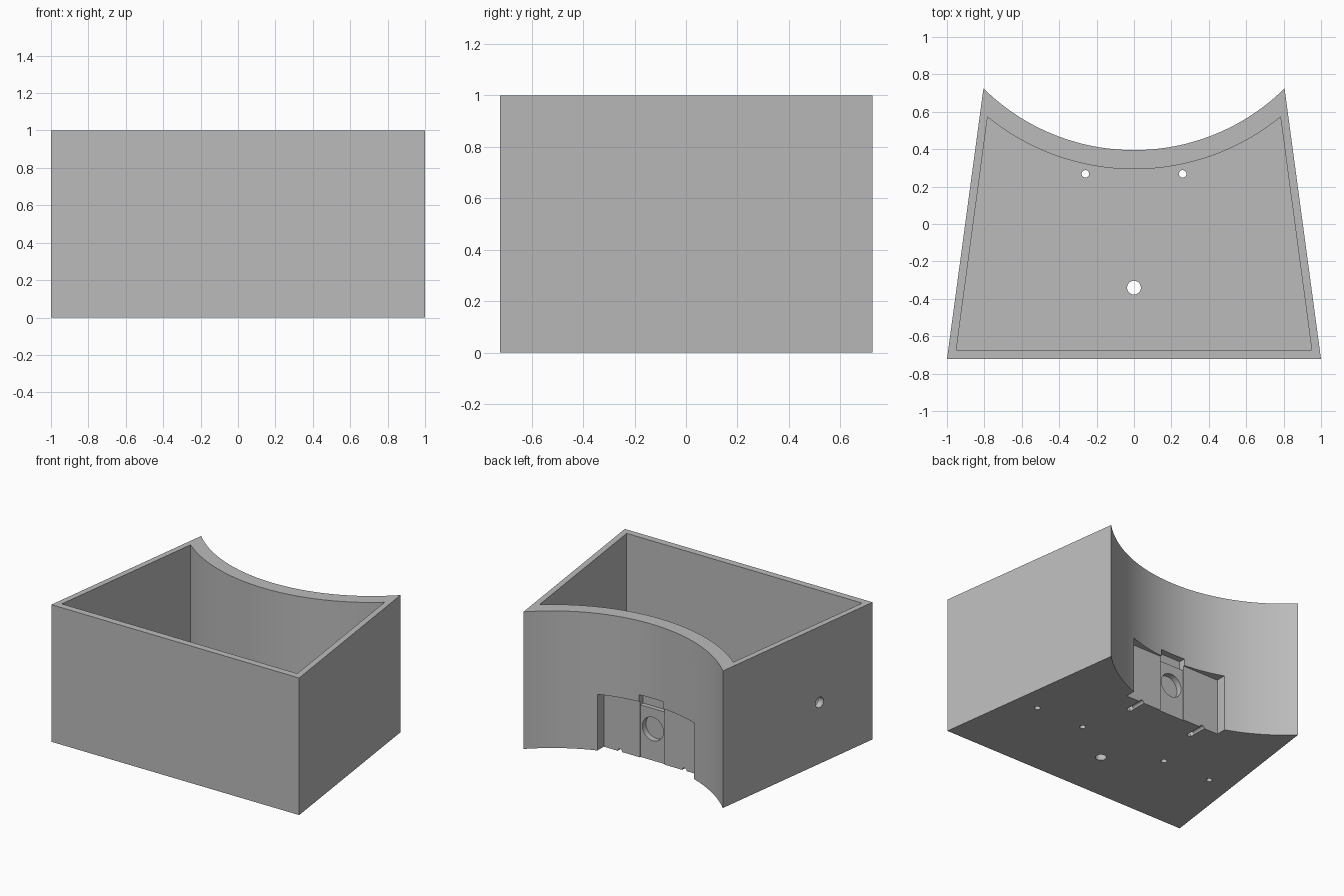
import bpy
import bmesh
import math
from mathutils import Matrix, Vector

old = bpy.data.objects.get("Cube")
if old:
    bpy.data.objects.remove(old, do_unlink=True)

grey = bpy.data.materials.new("plain grey")
grey.use_nodes = True
colour = (0.5, 0.5, 0.5, 1)
grey.diffuse_color = colour
grey.node_tree.nodes["Principled BSDF"].inputs["Base Color"].default_value = colour


def add_object(name, bm):
    bmesh.ops.recalc_face_normals(bm, faces=bm.faces)
    mesh = bpy.data.meshes.new(name)
    bm.to_mesh(mesh)
    bm.free()
    mesh.materials.append(grey)
    obj = bpy.data.objects.new(name, mesh)
    bpy.context.scene.collection.objects.link(obj)
    return obj


def arc_prism(name, front_x, front_y, back_x, back_y, middle_y, z0, z1, steps=48):
    """Trapezium with a concave circular back, extruded upward."""
    sag = back_y - middle_y
    radius = (back_x ** 2 + sag ** 2) / (2 * sag)
    half = math.asin(back_x / radius)
    points = [(-front_x, front_y), (front_x, front_y)]
    for i in range(steps + 1):
        a = half * (1 - 2 * i / steps)
        points.append((radius * math.sin(a), middle_y + radius * (1 - math.cos(a))))
    bm = bmesh.new()
    base = bm.faces.new([bm.verts.new((x, y, z0)) for x, y in points])
    top = bmesh.ops.extrude_face_region(bm, geom=[base])["geom"]
    verts = [v for v in top if isinstance(v, bmesh.types.BMVert)]
    bmesh.ops.translate(bm, verts=verts, vec=(0, 0, z1 - z0))
    return add_object(name, bm)


def box(name, low, high):
    low, high = Vector(low), Vector(high)
    bm = bmesh.new()
    place = Matrix.Translation((low + high) / 2) @ Matrix.Diagonal((*(high - low), 1))
    bmesh.ops.create_cube(bm, size=1, matrix=place)
    return add_object(name, bm)


def rod(name, start, end, radius, sides=24):
    start, end = Vector(start), Vector(end)
    axis = end - start
    turn = axis.to_track_quat("Z", "Y").to_matrix().to_4x4()
    bm = bmesh.new()
    bmesh.ops.create_cone(bm, cap_ends=True, segments=sides, radius1=radius, radius2=radius,
                          depth=axis.length, matrix=Matrix.Translation((start + end) / 2) @ turn)
    return add_object(name, bm)


FLOOR = 0.1
housing = arc_prism("housing", 1, -0.723, 0.805, 0.725, 0.395, 0, 1)

# Open interior, back recess, centre strip and its upper catch pocket
cutters = [
    arc_prism("interior", 0.95, -0.673, 0.783, 0.572, 0.293, FLOOR, 1.2),
    box("back_recess", (-0.39, 0.39, -0.1), (0.39, 0.8, 0.41)),
    box("centre_strip", (-0.1, 0.382, -0.1), (0.1, 0.6, 0.39)),
    box("catch_pocket", (-0.1, 0.35, 0.38), (0.1, 0.6, 0.46)),
    rod("round_socket", (0, 0.34, 0.23), (0, 0.6, 0.23), 0.085, 40),
    rod("floor_hole", (0, -0.34, -0.1), (0, -0.34, 0.2), 0.037),
    rod("side_hole", (-1.1, -0.21, 0.447), (-0.8, -0.21, 0.447), 0.038),
]

# Wire holes with grooves running to the recess, and blind screw holes
for side in (-1, 1):
    x = side * 0.26
    cutters.append(rod("wire_hole", (x, 0.268, -0.1), (x, 0.268, 0.2), 0.02))
    cutters.append(rod("wire_groove", (x, 0.25, 0), (x, 0.5, 0), 0.018))
    for x in (side * 0.35, side * 0.74):
        cutters.append(rod("screw_hole", (x, -0.11, -0.1), (x, -0.11, 0.06), 0.02))

for cutter in cutters:
    cutter.hide_render = True
    cut = housing.modifiers.new(cutter.name, "BOOLEAN")
    cut.operation = "DIFFERENCE"
    cut.solver = "EXACT"
    cut.object = cutter

# Bake the cuts, then drop the cutters
graph = bpy.context.evaluated_depsgraph_get()
result = bpy.data.meshes.new_from_object(housing.evaluated_get(graph))
housing.modifiers.clear()
housing.data = result
result.materials.clear()
result.materials.append(grey)
for polygon in result.polygons:
    polygon.material_index = 0
for cutter in cutters:
    bpy.data.objects.remove(cutter, do_unlink=True)

bpy.ops.object.select_all(action="DESELECT")
housing.select_set(True)
bpy.context.view_layer.objects.active = housing
bpy.ops.object.shade_smooth_by_angle(angle=math.radians(25))
